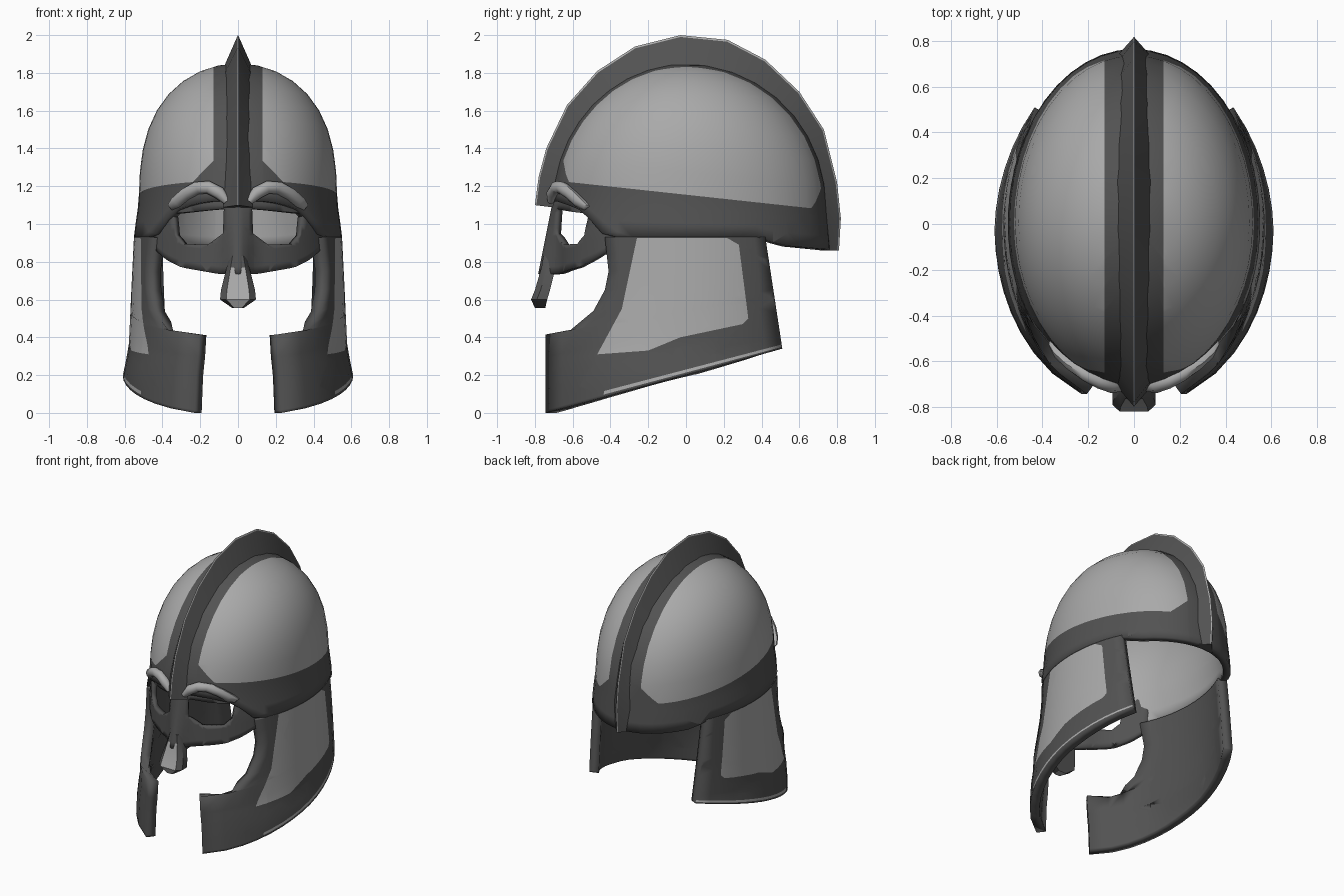
import bpy, bmesh, math
from mathutils import Vector

if "Cube" in bpy.data.objects:
    bpy.data.objects.remove(bpy.data.objects["Cube"])


def material(name, v):
    m = bpy.data.materials.new(name)
    m.diffuse_color = (v, v, v, 1)
    m.use_nodes = True
    m.node_tree.nodes["Principled BSDF"].inputs["Base Color"].default_value = m.diffuse_color
    return m


DARK = material("dark iron", 0.085)
LIGHT = material("pale steel", 0.40)


def interp(table, t):
    for (a, u), (b, v) in zip(table, table[1:]):
        if t <= b:
            return u + (v - u) * max(0, (t - a) / (b - a))
    return table[-1][1]


def grid(rows, closed=False, caps=False):
    """Quads between rows of points."""
    bm = bmesh.new()
    vs = [[bm.verts.new(p) for p in r] for r in rows]
    for r0, r1 in zip(vs, vs[1:]):
        n = len(r0)
        for i in range(n if closed else n - 1):
            j = (i + 1) % n
            bm.faces.new((r0[i], r0[j], r1[j], r1[i]))
    if caps:
        bm.faces.new(vs[0])
        bm.faces.new(vs[-1])
    bmesh.ops.remove_doubles(bm, verts=bm.verts[:], dist=1e-4)
    return bm


def cut(bm, co, no):
    bmesh.ops.bisect_plane(bm, geom=bm.verts[:] + bm.edges[:] + bm.faces[:],
                           dist=1e-5, plane_co=co, plane_no=no)


def cut_outline(bm, poly, axis):
    """Slice along every side of an outline drawn in the axis/z plane."""
    for (a, b), (c, d) in zip(poly, poly[1:] + poly[:1]):
        co, no = Vector((0, 0, b)), Vector((0, 0, c - a))
        co[axis], no[axis] = a, -(d - b)
        cut(bm, co, no)


def inside(p, poly):
    hit = False
    for (a, b), (c, d) in zip(poly, poly[1:] + poly[:1]):
        if (b > p[1]) != (d > p[1]) and p[0] < a + (c - a) * (p[1] - b) / (d - b):
            hit = not hit
    return hit


def finish(name, bm, mats, mirror=False, thick=0, inner=0, rim=0, angle=35):
    bmesh.ops.recalc_face_normals(bm, faces=bm.faces[:])
    pivot = Vector((0, 0, 0.9))
    if sum(f.normal.dot(f.calc_center_median() - pivot) * f.calc_area() for f in bm.faces) < 0:
        bmesh.ops.reverse_faces(bm, faces=bm.faces[:])
    me = bpy.data.meshes.new(name)
    bm.to_mesh(me)
    bm.free()
    ob = bpy.data.objects.new(name, me)
    bpy.context.collection.objects.link(ob)
    for m in mats:
        me.materials.append(m)
    bpy.ops.object.select_all(action='DESELECT')
    ob.select_set(True)
    bpy.context.view_layer.objects.active = ob
    bpy.ops.object.shade_smooth_by_angle(angle=math.radians(angle))
    if mirror:
        ob.modifiers.new("mirror", 'MIRROR')
    if thick:
        s = ob.modifiers.new("thickness", 'SOLIDIFY')
        s.thickness, s.offset = thick, -1
        s.material_offset, s.material_offset_rim = inner, rim
    return ob


# Horizontal section of the helmet: an ellipse whose half axes vary with height
def half_width(z):
    return interp([(0, .62), (.2, .61), (.34, .58), (.95, .55), (1.12, .525), (2, .52)], z)


def depth(z, front):
    if front:
        return interp([(0, .80), (.44, .795), (.6, .76), (.95, .73), (1.1, .71), (2, .69)], z)
    return interp([(.34, .77), (.86, .765), (1.1, .745), (2, .73)], z)


def taper(z, power):
    return math.sqrt(max(0, 1 - max(0, (z - 1.1) / .75) ** power))


# Dome: dark brow band and centre stripe, pale side panels
brim = [(-.72, 1.12), (-.6, 1.08), (-.5, 1.0), (-.44, .93), (.43, .93), (.46, .9), (.52, .885), (.8, .86)]
rows = []
for k in range(13):
    row = []
    for i in range(25):
        th = math.pi * i / 24
        y0 = -.75 * math.cos(th)
        band = 1.155 - .108 * y0
        if k <= 3:
            low = interp(brim, y0)
            z = low + (band - low) * k / 3
        else:
            z = band + (1.85 - band) * math.sin((k - 3) / 9 * math.pi / 2)
        row.append((half_width(z) * taper(z, 2.8) * math.sin(th),
                    -depth(z, i < 12) * taper(z, 2.05) * math.cos(th), z))
    rows.append(row)
bm = grid(rows)
cut(bm, (.13, 0, 0), (1, 0, 0))
cut(bm, (0, 0, 1.155), (0, .108, 1))
cut(bm, (.24, 0, 1.155), (1, .108, 1))
for f in bm.faces:
    c = f.calc_center_median()
    h = c.z - 1.155 + .108 * c.y
    f.material_index = int(c.x > .13 and h > 0 and c.x + h > .24)
finish("dome", bm, [DARK, LIGHT], mirror=True, thick=.05, inner=1)

# Cheek guards: notched front edge, sloping flared bottom, pale panel
front_edge = [(0, -.743), (.415, -.743), (.44, -.61), (.54, -.49), (.65, -.43), (.75, -.41), (.93, -.43)]
rows = []
for zf in (0, .015, .035, .1, .2, .3, .415, .44, .49, .54, .6, .65, .75, .84, .93):
    zb = .34 + .59 * zf / .93
    yf, yb = interp(front_edge, zf), interp([(.34, .51), (.93, .42)], zb)
    row = []
    for i in range(15):
        u = i / 14
        y, z = yf + (yb - yf) * u, zf + (zb - zf) * u
        row.append((half_width(z) * math.sqrt(1 - (y / depth(z, y < 0)) ** 2), y, z))
    rows.append(row)
bm = grid(rows)
panel = [(-.26, .925), (.22, .925), (.28, .89), (.33, .50), (.30, .47),
         (-.03, .40), (-.2, .33), (-.47, .31), (-.34, .55)]
cut_outline(bm, panel, 1)
for f in bm.faces:
    c = f.calc_center_median()
    d = c.z - .34 * (c.y + .743) / 1.253
    worn_edge = .011 < d < .035 and c.y > -.45
    f.material_index = 0 if inside((c.y, c.z), panel) or worn_edge else 1
finish("cheek_guard", bm, [LIGHT, DARK], mirror=True, thick=.065, inner=1, rim=1)


# Face mask with eye openings and a nose ridge
def mask_y(x, z):
    bump = (.03 + .2 * max(0, 1.1 - z)) * math.exp(-(x / .07) ** 2)
    return -.68 * math.sqrt(1 - (x / (half_width(z) - .008)) ** 2) - bump


rows = []
for k in range(11):
    row = []
    for i in range(17):
        x = .45 * i / 16
        low = interp([(0, .735), (.1, .735), (.3, .77), (.38, .81), (.46, .88)], x)
        z = low + (1.14 - low) * k / 10
        row.append((x, mask_y(x, z), z))
    rows.append(row)
bm = grid(rows)
eye = [(.075, 1.08), (.345, 1.055), (.33, .94), (.29, .895), (.16, .89), (.08, .95)]
cut_outline(bm, eye, 0)
hole = [f for f in bm.faces if inside((f.calc_center_median().x, f.calc_center_median().z), eye)]
bmesh.ops.delete(bm, geom=hole, context='FACES')
finish("face_mask", bm, [DARK], mirror=True, thick=.035)

# Eyebrow ridges
arch = [(.06, 1.12), (.10, 1.165), (.16, 1.195), (.22, 1.19), (.28, 1.155), (.33, 1.11), (.36, 1.085)]
rings = []
for n, (x, z) in enumerate(arch):
    r = .034 if 0 < n < len(arch) - 1 else .02
    y = -.71 * math.sqrt(1 - (x / .525) ** 2) - .008
    tx, tz = (Vector(arch[min(n + 1, 6)]) - Vector(arch[max(n - 1, 0)])).normalized()
    ring = []
    for j in range(8):
        a = 2 * math.pi * j / 8
        ring.append((x - tz * r * math.cos(a), y + r * math.sin(a), z + tx * r * math.cos(a)))
    rings.append(ring)
finish("eyebrow_ridge", grid(rings, True, True), [LIGHT], mirror=True, angle=50)

# Nose guard tip, pale on its front face
rings = []
for z, w, yf, yb in ((.83, .045, -.755, -.68), (.77, .06, -.765, -.69),
                     (.65, .09, -.80, -.72), (.60, .095, -.82, -.735), (.555, .03, -.80, -.745)):
    rings.append([(-w, yb, z), (-w, yf + .03, z), (-w * .65, yf, z),
                  (w * .65, yf, z), (w, yf + .03, z), (w, yb, z)])
bm = grid(rings, True, True)
for f in bm.faces:
    c = f.calc_center_median()
    f.material_index = int(abs(c.x) < .02 and c.y < -.76 and c.z < .78)
finish("nose_guard", bm, [DARK, LIGHT])

# Crest: a sharp fin along the centre line with a pale worn edge
outline = [(-.80, 1.10), (-.78, 1.25), (-.74, 1.40), (-.63, 1.63), (-.47, 1.81), (-.27, 1.94),
           (-.03, 2.0), (.22, 1.975), (.42, 1.87), (.60, 1.70), (.73, 1.50), (.80, 1.22),
           (.82, 1.03), (.81, .86)]
rings = []
for y, z in outline:
    rise = max(0, (z - 1) / math.hypot(y, z - 1))
    s = .89 - .07 * rise

    def at(x, k):
        kz = k if z > 1.05 else 1
        return (x, y * k, 1 + (z - 1) * kz)
    rings.append([at(-.08, s), at(-.005, .99), at(0, 1), at(.005, .99), at(.08, s)])
bm = grid(rings, True, True)
for f in bm.faces:
    f.material_index = int(len(f.verts) == 4 and all(abs(v.co.x) < .02 for v in f.verts))
finish("crest", bm, [DARK, LIGHT], angle=30)
